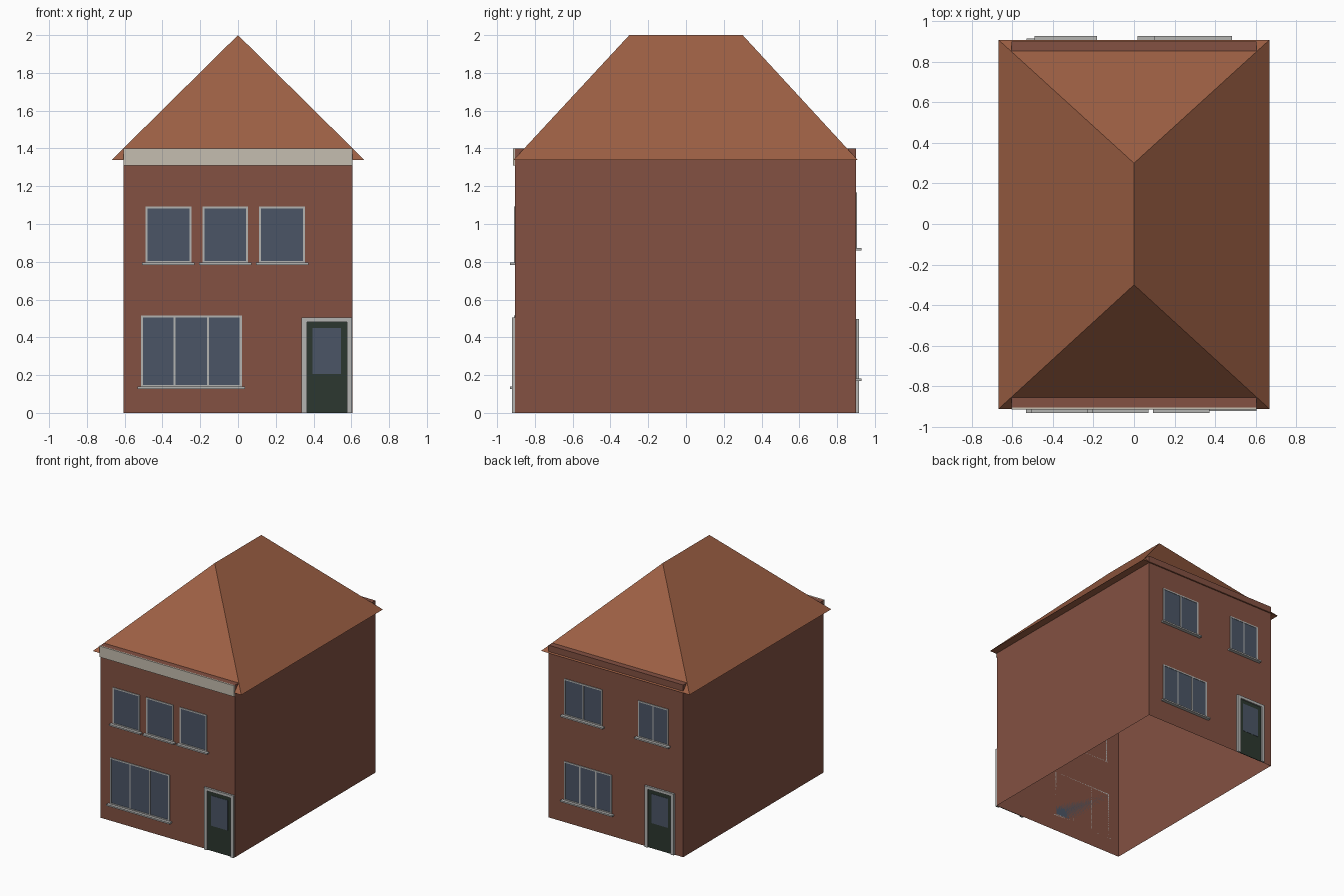
import bpy

if "Cube" in bpy.data.objects:
    bpy.data.objects.remove(bpy.data.objects["Cube"])


def material(name, r, g, b):
    m = bpy.data.materials.new(name)
    m.diffuse_color = [(c / 255) ** 2.2 for c in (r, g, b)] + [1]
    m.use_nodes = True
    m.node_tree.nodes["Principled BSDF"].inputs["Base Color"].default_value = m.diffuse_color
    return m


BRICK = material("brick", 130, 82, 68)
TILE = material("roof_tile", 156, 96, 70)
TRIM = material("grey_trim", 178, 178, 176)
CREAM = material("cream", 196, 188, 174)
GLASS = material("glass", 76, 86, 102)
GREEN = material("dark_green", 48, 58, 51)


def mesh(name, verts, faces, mat):
    me = bpy.data.meshes.new(name)
    me.from_pydata(verts, [], faces)
    me.materials.append(mat)
    ob = bpy.data.objects.new(name, me)
    bpy.context.collection.objects.link(ob)
    return ob


BOX = [(4, 5, 6, 7), (0, 1, 5, 4), (1, 2, 6, 5), (2, 3, 7, 6), (3, 0, 4, 7), (3, 2, 1, 0)]


def boxes(name, parts, mat, skip_bottom=False):
    """One object from several boxes (x0, x1, y0, y1, z0, z1)."""
    verts, faces = [], []
    for x0, x1, y0, y1, z0, z1 in parts:
        n = len(verts)
        y0, y1 = sorted((y0, y1))
        verts += [(x, y, z) for z in (z0, z1)
                  for x, y in ((x0, y0), (x1, y0), (x1, y1), (x0, y1))]
        faces += [[n + i for i in f] for f in (BOX[:-1] if skip_bottom else BOX)]
    return mesh(name, verts, faces, mat)


FRONT, BACK = -0.905, 0.90


def window(name, wall, x0, x1, z0, z1, panes, sill_out):
    s = -1 if wall < 0 else 1
    t = 0.011
    f = wall + s * 0.005
    bars = [(x0, x0 + t, wall, f, z0, z1), (x1 - t, x1, wall, f, z0, z1),
            (x0 + t, x1 - t, wall, f, z0, z0 + t), (x0 + t, x1 - t, wall, f, z1 - t, z1)]
    for i in range(1, panes):
        x = x0 + (x1 - x0) * i / panes
        bars.append((x - 0.005, x + 0.005, wall, f, z0 + t, z1 - t))
    boxes(name + "_frame", bars, TRIM)
    boxes(name + "_glass", [(x0 + t, x1 - t, wall, wall + s * 0.002, z0 + t, z1 - t)], GLASS)
    boxes(name + "_sill", [(x0 - 0.018, x1 + 0.018, wall, wall + s * sill_out,
                            z0 - 0.01, z0 + 0.002)], TRIM)


def door(name, wall, x0, x1, top):
    s = -1 if wall < 0 else 1
    t = 0.027
    f = wall + s * 0.016
    boxes(name + "_frame", [(x0, x0 + t, wall, f, 0, top), (x1 - t, x1, wall, f, 0, top),
                            (x0 + t, x1 - t, wall, f, top - t + 0.004, top)], TRIM)
    boxes(name + "_leaf", [(x0 + t, x1 - t, wall, wall + s * 0.005, 0, top - t + 0.004)], GREEN)
    boxes(name + "_glass", [(x0 + t + 0.031, x1 - t - 0.031, wall, wall + s * 0.007,
                             0.205, top - 0.055)], GLASS)


# Brick walls, open underneath
boxes("walls", [(-0.605, 0.605, FRONT, BACK, 0, 1.4)], BRICK, skip_bottom=True)

# Hipped roof with flat soffit
mesh("roof", [(-0.668, -0.912, 1.34), (0.668, -0.912, 1.34), (0.668, 0.908, 1.34),
              (-0.668, 0.908, 1.34), (0, -0.3, 2), (0, 0.3, 2)],
     [(0, 1, 4), (1, 2, 5, 4), (2, 3, 5), (3, 0, 4, 5), (3, 2, 1, 0)], TILE)

# Cornice board across the front
boxes("cornice", [(-0.605, 0.605, FRONT, -0.916, 1.31, 1.4)], CREAM)

# Front windows and door
for i in range(3):
    x = -0.49 + 0.301 * i
    window(f"front_upper_window_{i + 1}", FRONT, x, x + 0.243, 0.793, 1.092, 1, 0.028)
window("front_lower_window", FRONT, -0.514, 0.02, 0.137, 0.515, 3, 0.028)
door("front_door", FRONT, 0.337, 0.603, 0.505)

# Back windows and door
window("back_upper_window_wide", BACK, 0.12, 0.465, 0.87, 1.168, 2, 0.028)
window("back_upper_window_narrow", BACK, -0.472, -0.2, 0.87, 1.168, 2, 0.028)
window("back_lower_window", BACK, 0.035, 0.465, 0.18, 0.497, 3, 0.028)
door("back_door", BACK, -0.53, -0.266, 0.498)
